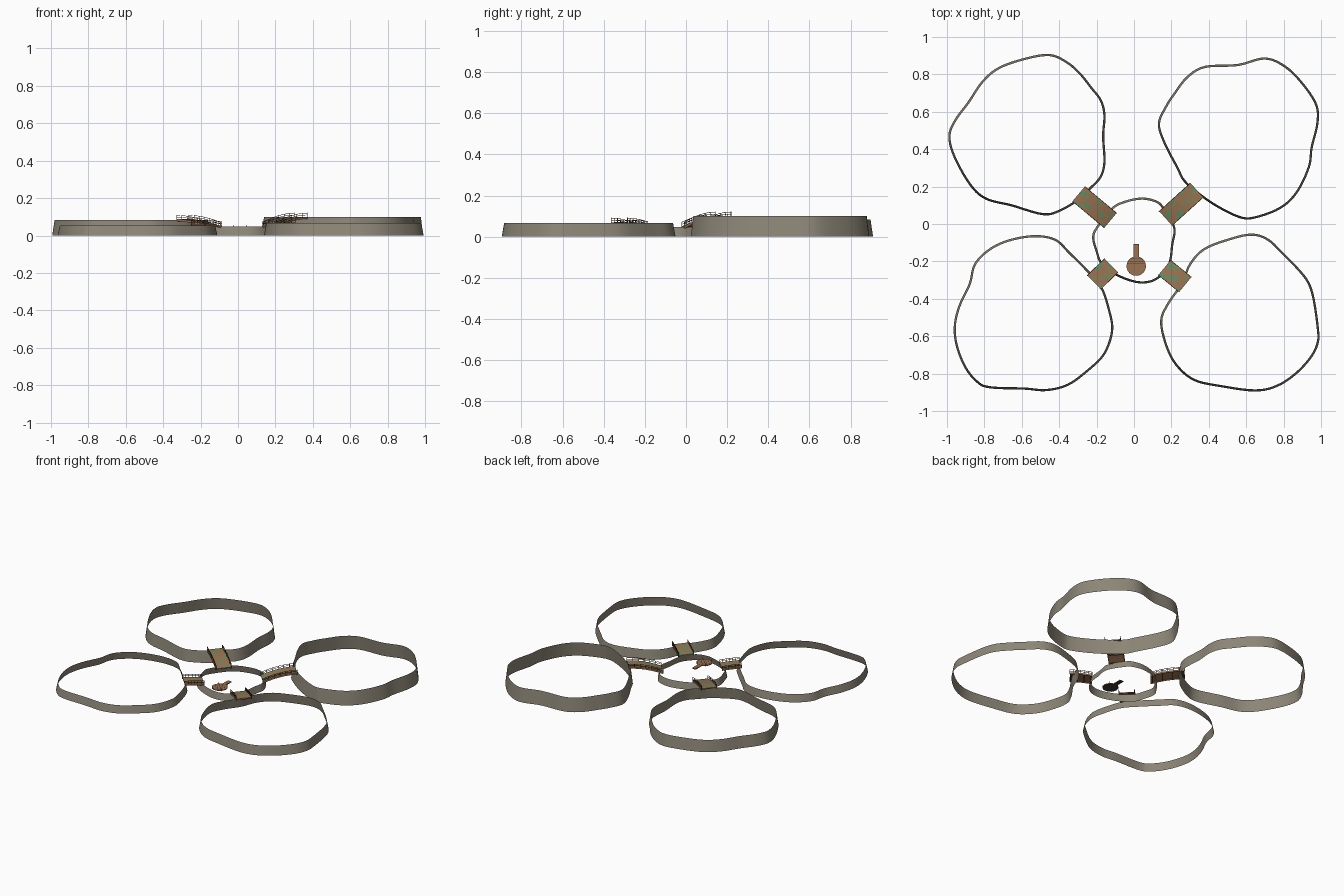
import bpy, bmesh, math
from mathutils import Vector, Matrix

if "Cube" in bpy.data.objects:
    bpy.data.objects.remove(bpy.data.objects["Cube"])


def material(name, rgb):
    m = bpy.data.materials.new(name)
    m.diffuse_color = (*rgb, 1)
    m.use_nodes = True
    m.node_tree.nodes["Principled BSDF"].inputs["Base Color"].default_value = m.diffuse_color
    return m


STONE = material("weathered_stone", (0.265, 0.238, 0.185))
WOOD = material("brown_wood", (0.33, 0.17, 0.085))
MOSS = material("green_moss", (0.11, 0.27, 0.13))
OLIVE = material("mossy_wood", (0.26, 0.21, 0.09))
DARK = material("dark_timber", (0.10, 0.055, 0.03))
SHADE = material("dark_underside", (0.045, 0.04, 0.035))


def finish(name, bm, mats):
    bmesh.ops.recalc_face_normals(bm, faces=bm.faces)
    me = bpy.data.meshes.new(name)
    bm.to_mesh(me)
    bm.free()
    for m in mats:
        me.materials.append(m)
    ob = bpy.data.objects.new(name, me)
    bpy.context.collection.objects.link(ob)
    return ob


def smooth_loop(flat, steps=5):
    """Closed Catmull-Rom curve through x, y pairs."""
    p = [Vector(flat[i:i + 2]) for i in range(0, len(flat), 2)]
    n, out = len(p), []
    for i in range(n):
        a, b, c, d = p[i - 1], p[i], p[(i + 1) % n], p[(i + 2) % n]
        for s in range(steps):
            t = s / steps
            out.append(0.5 * (2 * b + (c - a) * t + (2 * a - 5 * b + 4 * c - d) * t * t
                              + (3 * b - a - 3 * c + d) * t ** 3))
    return out


def wall(name, flat, height):
    """Thin cliff-like ring leaning inward towards its top."""
    pts = smooth_loop(flat)
    n = len(pts)
    area = sum(pts[i - 1].cross(pts[i]) for i in range(n))
    bm = bmesh.new()
    rows = []
    for off, z in ((0.006, 0), (0.0, height * 0.5), (-0.006, height)):
        row = []
        for i in range(n):
            t = (pts[(i + 1) % n] - pts[i - 1]).normalized()
            q = pts[i] + Vector((t.y, -t.x)) * (off if area > 0 else -off)
            row.append(bm.verts.new((q.x, q.y, z)))
        rows.append(row)
    for lo, hi in zip(rows, rows[1:]):
        for i in range(n):
            bm.faces.new((lo[i - 1], lo[i], hi[i], hi[i - 1])).smooth = True
    ob = finish(name, bm, [STONE])
    # make the sheet face outward
    me = ob.data
    f = me.polygons[0]
    mid = sum(pts, Vector((0, 0))) / n
    if f.normal.xy.dot(f.center.xy - mid) < 0:
        me.flip_normals()


def box(bm, a, b, width, thick, mat=0):
    """Beam of given width and thickness from a to b."""
    a, b = Vector(a), Vector(b)
    d = b - a
    rot = d.to_track_quat('X', 'Z').to_matrix().to_4x4()
    m = Matrix.Translation((a + b) / 2) @ rot @ Matrix.Diagonal((d.length, width, thick, 1))
    r = bmesh.ops.create_cube(bm, size=1, matrix=m)
    for f in {f for v in r['verts'] for f in v.link_faces}:
        f.material_index = mat


def bridge(name, outer, inner, z_out, z_in, steps, phase):
    """Mossy deck that curves down from the enclosure to the pool."""
    o, i = Vector(outer), Vector(inner)
    d = (i - o).normalized()
    side = Vector((-d.y, d.x))
    half = 0.051

    def at(t, s, up=0.0):
        q = o.lerp(i, t) + side * s
        return Vector((q.x, q.y, z_out + (z_in - z_out) * t ** 1.9 + up))

    # deck surface, coloured in soft patches of moss
    deck = bmesh.new()
    cells = 10
    layers = []
    for up in (0.0, -0.005):
        layers.append([[deck.verts.new(at(k / steps, half * (2 * c / cells - 1), up))
                        for c in range(cells + 1)] for k in range(steps + 1)])
    for layer, g in enumerate(layers):
        for k in range(steps):
            for c in range(cells):
                f = deck.faces.new((g[k][c], g[k + 1][c], g[k + 1][c + 1], g[k][c + 1]))
                v = (math.sin(0.9 * k + phase) * math.cos(0.8 * c + phase * 2)
                     + 0.6 * math.sin(0.5 * k - 1.1 * c + phase * 3))
                if layer == 0:
                    f.material_index = 1 if v > 0.55 else 2 if v > 0.2 else 0
    top, low = layers
    for c in (0, cells):
        for k in range(steps):
            deck.faces.new((top[k][c], top[k + 1][c], low[k + 1][c], low[k][c]))
    for k in (0, steps):
        for c in range(cells):
            deck.faces.new((top[k][c], top[k][c + 1], low[k][c + 1], low[k][c]))
    finish(name + "_deck", deck, [WOOD, MOSS, OLIVE])

    # girders, posts and handrails on both sides
    rail = bmesh.new()
    posts = 7
    for s in (-half, half):
        for k in range(posts - 1):
            a, b = k / (posts - 1), (k + 1) / (posts - 1)
            box(rail, at(a, s, -0.006), at(b, s, -0.006), 0.004, 0.011, 1)
            for up in (0.010, 0.020):
                box(rail, at(a, s, up), at(b, s, up), 0.0025, 0.0022)
        for k in range(posts):
            t = k / (posts - 1)
            box(rail, at(t, s, -0.010), at(t, s, 0.022), 0.0028, 0.0028)
    for t in (0.05, 0.35, 0.65, 0.95):
        box(rail, at(t, -half, -0.008), at(t, half, -0.008), 0.006, 0.006)
    finish(name + "_railing", rail, [DARK, WOOD])


# four large enclosure walls and the small pool wall
wall("back_left_wall", [
    -.45, .903, -.575, .885, -.72, .835, -.81, .76, -.885, .65, -.955, .555, -.987, .47,
    -.96, .36, -.875, .21, -.79, .135, -.655, .10, -.49, .053, -.40, .07, -.29, .135,
    -.235, .19, -.18, .25, -.158, .33, -.165, .47, -.158, .58, -.177, .66, -.23, .73,
    -.29, .805, -.36, .865], 0.083)
wall("back_right_wall", [
    .70, .885, .81, .84, .905, .745, .975, .635, .98, .535, .95, .41, .935, .305, .87, .17,
    .78, .085, .645, .035, .565, .037, .445, .095, .35, .16, .27, .23, .23, .305,
    .165, .43, .133, .535, .17, .625, .215, .695, .285, .785, .38, .84, .555, .85], 0.1)
wall("front_left_wall", [
    -.53, -.065, -.665, -.087, -.77, -.135, -.85, -.215, -.878, -.32, -.93, -.43,
    -.957, -.535, -.95, -.64, -.905, -.76, -.84, -.842, -.77, -.873, -.585, -.88,
    -.47, -.888, -.355, -.86, -.25, -.785, -.16, -.695, -.117, -.57, -.135, -.455,
    -.177, -.335, -.25, -.25, -.345, -.155, -.42, -.085], 0.054)
wall("front_right_wall", [
    .625, -.057, .715, -.083, .795, -.158, .873, -.237, .93, -.31, .96, -.40, .983, -.56,
    .983, -.63, .95, -.705, .87, -.795, .765, -.865, .645, -.89, .455, -.865, .325, -.835,
    .238, -.767, .18, -.67, .145, -.525, .18, -.43, .255, -.32, .30, -.215, .375, -.135,
    .5, -.085], 0.067)
wall("pool_wall", [
    .045, .136, -.05, .118, -.12, .08, -.195, -.015, -.218, -.07, -.2, -.145, -.17, -.215,
    -.08, -.278, .03, -.312, .12, -.293, .187, -.215, .205, -.105, .217, -.03, .19, .035,
    .16, .08, .125, .117], 0.048)

# bridges from each enclosure to the pool
bridge("back_left_bridge", (-.296, .161), (-.126, .019), 0.088, 0.050, 16, 0.4)
bridge("back_right_bridge", (.336, .181), (.169, .03), 0.100, 0.050, 16, 1.7)
bridge("front_left_bridge", (-.214, -.312), (-.122, -.222), 0.061, 0.053, 9, 2.9)
bridge("front_right_bridge", (.274, -.324), (.163, -.233), 0.070, 0.054, 10, 4.1)

# round jetty platform with board seams and a dark underside
PX, PY, R, PZ = 0.012, -0.225, 0.052, 0.041
jetty = bmesh.new()
bmesh.ops.create_cone(jetty, cap_ends=True, segments=24, radius1=R, radius2=R, depth=0.005,
                      matrix=Matrix.Translation((PX, PY, PZ)))
for f in jetty.faces:
    f.material_index = 2 if f.normal.z < -0.5 else 0
for k in range(-3, 4):
    y = PY + k * R / 4
    w = math.sqrt(R * R - (y - PY) ** 2) * 0.97
    box(jetty, (PX - w, y, PZ + 0.0025), (PX + w, y, PZ + 0.0025), 0.0012, 0.0006, 1)
finish("jetty_platform", jetty, [WOOD, DARK, SHADE])

# walkway boards leading to the platform
walk = bmesh.new()
for k in range(9):
    y = PY + R * 0.9 + k * 0.008
    box(walk, (PX - 0.015, y, PZ), (PX + 0.015, y, PZ), 0.0072, 0.004)
box(walk, (PX, PY + R * 0.9, PZ - 0.003), (PX, -0.108, PZ - 0.003), 0.028, 0.002, 1)
finish("jetty_walkway", walk, [WOOD, SHADE])

# short mooring posts around the platform
posts = bmesh.new()
for k in range(4):
    a = math.radians(45 + 90 * k)
    x, y = PX + R * 0.95 * math.cos(a), PY + R * 0.95 * math.sin(a)
    box(posts, (x, y, 0.034), (x, y, 0.056), 0.0022, 0.0022)
finish("jetty_posts", posts, [DARK])
